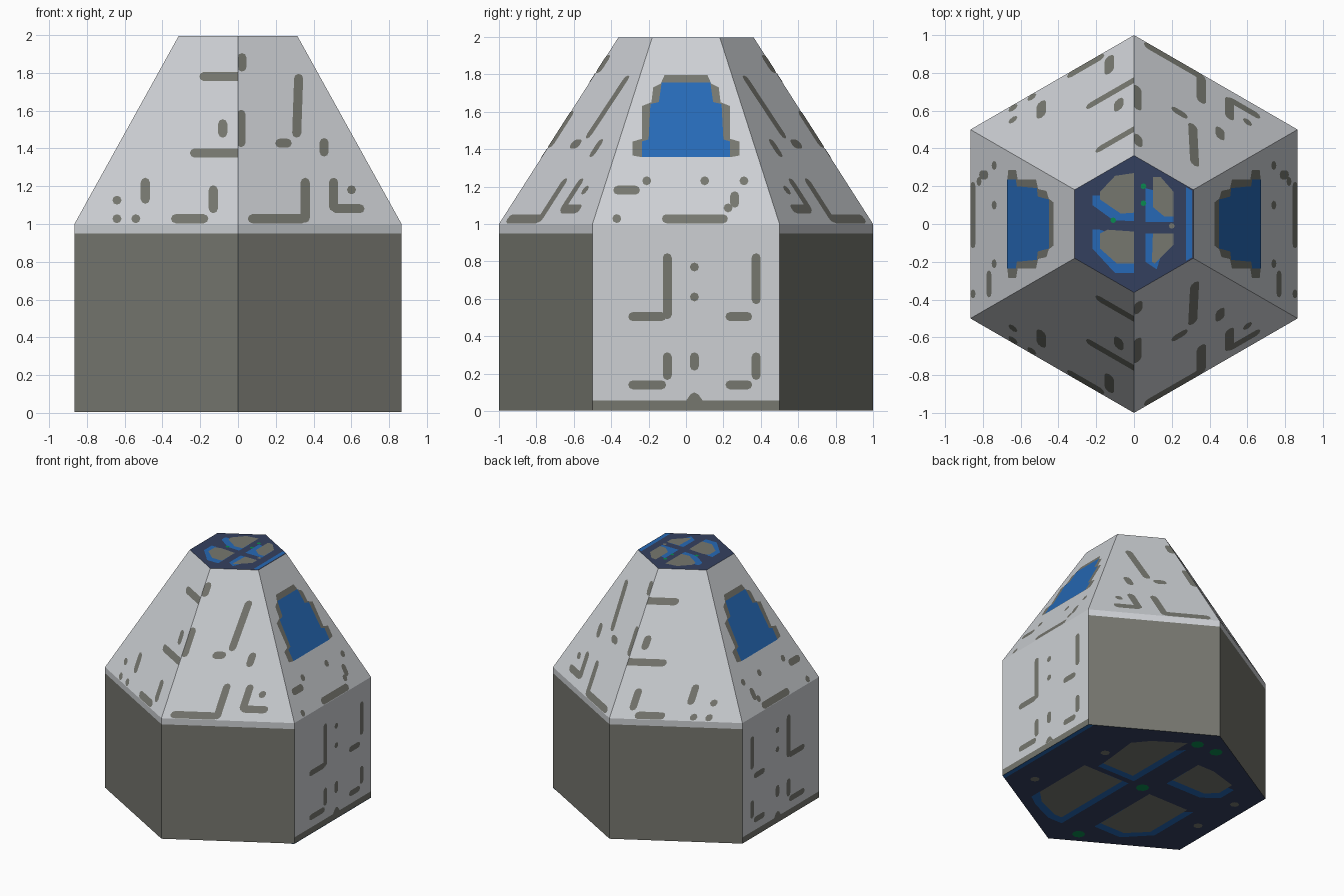
import bpy, bmesh, math
from mathutils import Vector

C30 = math.cos(math.radians(30))


def material(name, rgb):
    lin = [((c / 255 + 0.055) / 1.055) ** 2.4 if c > 10 else c / 255 / 12.92 for c in rgb]
    m = bpy.data.materials.new(name)
    m.diffuse_color = (*lin, 1)
    return m


LIGHT = material("light grey hull", (205, 208, 212))
DARK = material("dark grey", (118, 119, 111))
BLUE = material("blue glass", (38, 105, 182))
NAVY = material("navy", (52, 64, 95))
GREEN = material("green lamp", (10, 138, 80))


def finish(name, bm, mats):
    me = bpy.data.meshes.new(name)
    bm.to_mesh(me)
    bm.free()
    for m in mats:
        me.materials.append(m)
    ob = bpy.data.objects.new(name, me)
    bpy.context.collection.objects.link(ob)
    return ob


def radius(z):
    return 1 if z < 1 else 1 - 0.64 * (z - 1)


# Hull: hexagonal drum and tapered nose, coloured by height and direction
bm = bmesh.new()
rings = []
for z in (0.004, 0.055, 0.95, 1, 1.996):
    rings.append([bm.verts.new((radius(z) * math.cos(a), radius(z) * math.sin(a), z))
                  for a in (math.radians(60 * k + 30) for k in range(6))])
for lo, hi in zip(rings, rings[1:]):
    for k in range(6):
        n = (k + 1) % 6
        bm.faces.new((lo[k], lo[n], hi[n], hi[k]))
bm.faces.new(rings[0][::-1])
bm.faces.new(rings[-1])
bm.normal_update()
for f in bm.faces:
    top = max(v.co.z for v in f.verts)
    if abs(f.normal.z) > 0.9:
        f.material_index = 2
    elif top < 0.06 or (top < 0.96 and abs(f.normal.x) < 0.9):
        f.material_index = 1
finish("capsule_hull", bm, (LIGHT, DARK, NAVY))


# Lifts from the flat drawing to the hull faces
def front(x, z):
    return Vector((x, -(radius(z) - abs(x) / math.sqrt(3)), z))


def side(y, z):
    return Vector((C30 * radius(z), y, z))


def cap(x, y):
    return Vector((x, y, 1.996))


def base(x, y):
    return Vector((x, y, 0.004))


def stroke(a, b=None, r=0.024):
    """Round-ended bar from a to b, or a dot."""
    a, b = Vector(a), Vector(b or a)
    ang = math.atan2(b.y - a.y, b.x - a.x)
    pts = []
    for c, start in ((b, ang - math.pi / 2), (a, ang + math.pi / 2)):
        for i in range(5):
            t = start + math.pi * i / 4
            pts.append((c.x + r * math.cos(t), c.y + r * math.sin(t)))
    if (a - b).length < 1e-6:
        pts = pts[:4] + pts[5:9]
    return pts


def plates(name, shapes, lift, mat, mirror=((1, 1),), off=0.002):
    """Thin painted shapes laid just outside the hull."""
    bm = bmesh.new()
    for shape in shapes:
        for sx, sy in mirror:
            pts = [lift(*p) * Vector((1, 1, 1)).length / math.sqrt(3) for p in shape]
            f = bm.faces.new([bm.verts.new((p.x * sx, p.y * sy, p.z)) for p in pts])
            f.normal_update()
            if f.normal.dot(f.calc_center_median() - Vector((0, 0, 0.8))) < 0:
                f.normal_flip()
            n = f.normal.copy()
            for v in f.verts:
                v.co += n * off
    return finish(name, bm, (mat,))


FB = ((1, 1), (1, -1))
LR = ((1, 1), (-1, 1))

# Panel grooves on the four slanted faces (front drawing, mirrored to the back)
left = [stroke(*s) for s in (
    ((-0.18, 1.78), (0.02, 1.78)), ((-0.08, 1.48), (-0.08, 1.53)),
    ((-0.23, 1.375), (0.02, 1.375)), ((-0.49, 1.13), (-0.49, 1.22)),
    ((-0.64, 1.125),), ((-0.64, 1.027),), ((-0.54, 1.027),),
    ((-0.13, 1.08), (-0.13, 1.18)), ((-0.33, 1.027), (-0.18, 1.027)))]
left = [[(min(x, 0), z) for x, z in s] for s in left]
right = [stroke(*s) for s in (
    ((0.02, 1.83), (0.02, 1.88)), ((0.015, 1.43), (0.015, 1.58)),
    ((0.32, 1.77), (0.31, 1.48)), ((0.22, 1.427), (0.26, 1.427)),
    ((0.455, 1.38), (0.455, 1.43)), ((0.355, 1.03), (0.355, 1.22)),
    ((0.075, 1.027), (0.34, 1.027)), ((0.505, 1.09), (0.505, 1.22)),
    ((0.52, 1.08), (0.645, 1.08)), ((0.6, 1.18),))]
right = [[(max(x, 0), z) for x, z in s] for s in right]
plates("nose_grooves", left + right, front, DARK, FB)

# Marks around the windows and on the flat side walls
plates("side_nose_grooves", [stroke(*s) for s in (
    ((-0.365, 1.18), (-0.27, 1.18)), ((-0.21, 1.23),), ((0.10, 1.23),), ((0.31, 1.23),),
    ((0.26, 1.11), (0.26, 1.15)), ((0.225, 1.085),), ((-0.37, 1.028),),
    ((-0.105, 1.027), (0.2, 1.027)))], side, DARK, LR)
walls = []
for z0, z1 in ((0.505, 0.82), (0.14, 0.29)):
    low = z0 + (0.09 if z0 > 0.3 else 0.05)
    for y0, y1, yv, zv in ((-0.285, -0.13, -0.1, z0 + 0.01 if z0 > 0.3 else low),
                           (0.235, 0.33, 0.375, low)):
        walls += [stroke((y0, z0), (y1, z0)), stroke((yv, zv), (yv, z1))]
walls += [stroke((0.045, 0.77)), stroke((0.045, 0.61)), stroke((0.045, 0.24), (0.045, 0.29)),
          [(0.0, 0.055), (0.09, 0.055), (0.065, 0.09), (0.045, 0.1), (0.025, 0.09)]]
plates("wall_grooves", walls, side, DARK, LR)


# Stepped windows with grey frames
def stepped(half):
    return half + [(-y, z) for y, z in reversed(half)]


frame = [(0.285, 1.365), (0.285, 1.44), (0.235, 1.455), (0.235, 1.63), (0.185, 1.65),
         (0.175, 1.73), (0.135, 1.75), (0.115, 1.795)]
glass = [(0.235, 1.357), (0.235, 1.44), (0.2, 1.45), (0.19, 1.64), (0.145, 1.65), (0.13, 1.755)]
frame[0:0] = [(0.24, 1.357)]
plates("window_frame", [stepped(frame)], side, DARK, LR)
plates("window_glass", [stepped(glass)], side, BLUE, LR, 0.004)

# Top hatch: recess edges in blue, grey panes, green lamps
plates("hatch_edges", [
    [(-0.22, 0.15), (0, 0.15), (0, 0.015), (-0.11, 0.02), (-0.22, 0.1)],
    [(0.06, 0.19), (0.21, 0.15), (0.21, 0.01), (0.06, 0.01)],
    [(-0.22, -0.03), (-0.18, -0.03), (0, -0.1), (0, -0.26), (-0.1, -0.26), (-0.22, -0.13)],
    [(0.06, -0.05), (0.18, -0.05), (0.12, -0.24), (0.06, -0.2)],
    [(0.275, -0.195), (0.307, -0.177), (0.307, 0.177), (0.275, 0.195)]], cap, BLUE)
plates("hatch_panes", [
    [(-0.18, 0.17), (-0.1, 0.255), (0, 0.27), (0, 0.06), (-0.07, 0.055), (-0.18, 0.13)],
    [(0.1, 0.25), (0.14, 0.25), (0.21, 0.17), (0.21, 0.04), (0.16, 0.04), (0.1, 0.09)],
    [(-0.18, -0.05), (-0.14, -0.03), (0, -0.04), (0, -0.21), (-0.09, -0.21), (-0.18, -0.13)],
    [(0.1, -0.05), (0.21, -0.05), (0.21, -0.11), (0.11, -0.21), (0.095, -0.2)],
    stroke((0.2, -0.01), r=0.015)], cap, DARK, off=0.004)
plates("hatch_lamps", [stroke(p, r=0.015) for p in ((0.05, 0.2), (0.05, 0.11), (-0.11, 0.02))],
       cap, GREEN, off=0.004)

# Underside: same scheme at full size
plates("base_edges", [
    [(0.06, 0.07), (0.41, 0.07), (0.41, 0.3), (0.06, 0.68)],
    [(0.07, 0.02), (0.3, 0.02), (0.5, -0.5), (0.5, -0.6), (0.4, -0.67), (0.2, -0.76), (0.07, -0.76)],
    [(-0.15, 0.2), (-0.48, 0.2), (-0.6, 0.3), (-0.6, 0.45), (-0.15, 0.45)],
    [(-0.15, -0.3), (-0.58, 0.0), (-0.58, -0.45), (-0.4, -0.64), (-0.15, -0.64)],
    [(0.83, -0.52), (0.866, -0.5), (0.866, 0.5), (0.83, 0.52)]], base, BLUE)
plates("base_panes", [
    [(0.12, 0.13), (0.41, 0.13), (0.45, 0.5), (0.35, 0.62), (0.12, 0.77)],
    [(0.13, 0.02), (0.5, 0.02), (0.5, -0.5), (0.4, -0.6), (0.2, -0.69), (0.13, -0.69)],
    [(-0.15, 0.27), (-0.46, 0.27), (-0.54, 0.35), (-0.54, 0.5), (-0.3, 0.57), (-0.15, 0.57)],
    [(-0.15, 0.0), (-0.52, 0.0), (-0.52, -0.43), (-0.38, -0.57), (-0.15, -0.57)]]
    + [stroke(p, r=0.035) for p in ((0.65, -0.38), (0.5, 0.26), (-0.735, -0.13), (-0.74, 0.29))],
    base, DARK, off=0.004)
plates("base_lamps", [stroke(p, r=0.05) for p in ((0.05, 0.8), (-0.13, 0.8), (-0.05, 0.04), (-0.13, -0.8))],
       base, GREEN, off=0.004)
